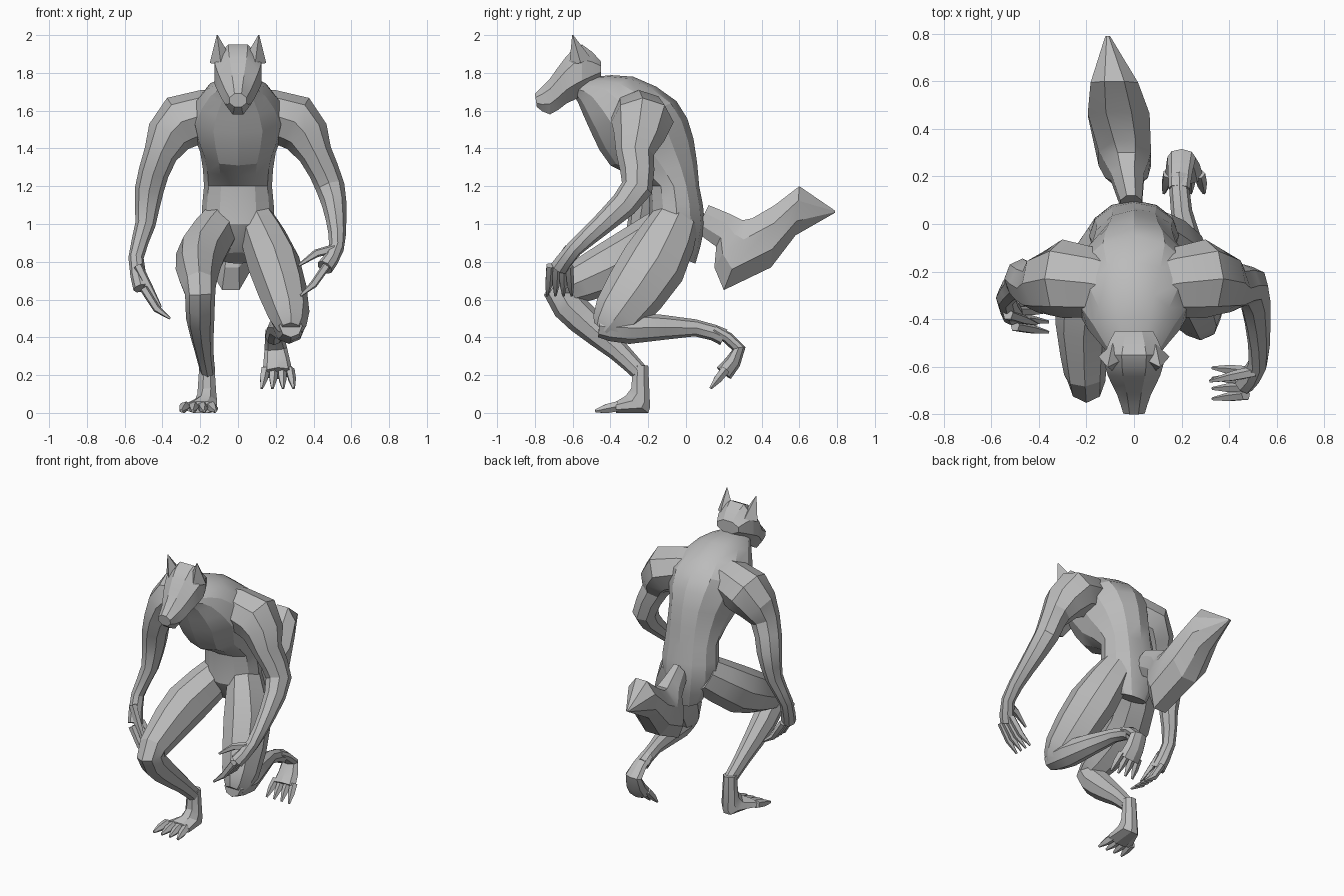
import bpy, bmesh, math
from mathutils import Vector

cube = bpy.data.objects.get("Cube")
if cube:
    bpy.data.objects.remove(cube, do_unlink=True)

grey = (.5, .5, .5, 1)
fur = bpy.data.materials.new("grey_fur")
fur.use_nodes = True
fur.diffuse_color = grey
fur.node_tree.nodes["Principled BSDF"].inputs["Base Color"].default_value = grey

ACROSS, ALONG = Vector((1, 0, 0)), Vector((0, 1, 0))


def skin(name, rings):
    """Bridge rings of points into a closed, capped mesh object."""
    bm = bmesh.new()
    loops = [[bm.verts.new(point) for point in ring] for ring in rings]
    count = len(loops[0])
    for near, far in zip(loops, loops[1:]):
        for i in range(count):
            j = (i + 1) % count
            bm.faces.new((near[i], near[j], far[j], far[i]))
    bm.faces.new(loops[0])
    bm.faces.new(loops[-1])
    bmesh.ops.recalc_face_normals(bm, faces=bm.faces)
    mesh = bpy.data.meshes.new(name)
    bm.to_mesh(mesh)
    bm.free()
    mesh.materials.append(fur)
    obj = bpy.data.objects.new(name, mesh)
    bpy.context.collection.objects.link(obj)
    bpy.ops.object.select_all(action="DESELECT")
    obj.select_set(True)
    bpy.context.view_layer.objects.active = obj
    bpy.ops.object.shade_smooth_by_angle(angle=math.radians(24))


def refine(rows):
    """Add a smoothly curved in-between row to each pair of rows."""
    padded = [rows[0], *rows, rows[-1]]
    result = []
    for before, start, end, after in zip(padded, rows, rows[1:], padded[3:]):
        result.append(start)
        result.append([(9 * (b + c) - a - d) / 16
                       for a, b, c, d in zip(before, start, end, after)])
    return result + [rows[-1]]


def oval(centre, side, up, sides, boxy=False):
    """One ring; a boxy ring is flat at the top and sides."""
    half = math.pi / sides if boxy else 0
    angles = [half + math.tau * i / sides for i in range(sides)]
    return [centre + (side * math.cos(a) + up * math.sin(a)) / math.cos(half)
            for a in angles]


def tube(name, rows, axis, flat=1, sides=8):
    """Limb through rows of x, y, z and radius."""
    path = [Vector(row[:3]) for row in rows]
    rings = []
    for i, row in enumerate(rows):
        heading = (path[min(i + 1, len(path) - 1)] - path[max(i - 1, 0)]).normalized()
        side = (axis - heading * axis.dot(heading)).normalized() * row[3]
        rings.append(oval(path[i], side, heading.cross(side) * flat, sides))
    skin(name, rings)


def body(name, rows, sides=8, boxy=False, offset=0, drift=0):
    """Symmetric mass through rows of lower y, z, upper y, z and half width."""
    rings = []
    for low_y, low_z, high_y, high_z, width in rows:
        x = offset + drift * (low_y + high_y) / 2
        low, high = Vector((x, low_y, low_z)), Vector((x, high_y, high_z))
        rings.append(oval((low + high) / 2, ACROSS * width, (high - low) / 2, sides, boxy))
    skin(name, rings)


def digit(name, root, reach, axis, radius, sag=0):
    """Tapering finger or toe that may sag on its way to the tip."""
    root, reach = Vector(root), Vector(reach)
    middle = root + reach / 2
    middle.z -= sag
    tube(name, [(*root, radius), (*middle, radius * .9), (*(root + reach), radius * .3)],
         axis, sides=5)


def digit_row(name, root, reach, axis, spread, radius, sag=0):
    """Four digits fanned out along an axis."""
    for i in range(4):
        shift = axis * spread * (i / 3 - .5)
        digit(f"{name}_{i + 1}", Vector(root) + shift, Vector(reach) + shift * .3,
              axis, radius, sag)


# Hunched torso from crotch to neck
body("torso", refine([
    (-.1, .85, .05, .79, .1),
    (-.2, 1, .1, 1, .19),
    (-.2, 1.2, .07, 1.2, .18),
    (-.4, 1.31, .04, 1.45, .2),
    (-.5, 1.48, -.05, 1.65, .26),
    (-.57, 1.64, -.28, 1.78, .17),
    (-.6, 1.69, -.48, 1.78, .1),
]), sides=12)

# Head with a long muzzle
body("head", refine([
    (-.45, 1.78, -.45, 1.86, .08),
    (-.55, 1.68, -.55, 1.95, .125),
    (-.63, 1.64, -.64, 1.88, .11),
    (-.72, 1.58, -.72, 1.77, .07),
    (-.79, 1.62, -.8, 1.69, .045),
]), boxy=True)

# Bushy tail that drops, then sweeps up to a point
body("tail", [
    (.05, .96, .12, 1.1, .045),
    (.16, .88, .24, 1.05, .07),
    (.15, .77, .3, 1.02, .09),
    (.2, .65, .35, 1.03, .11),
    (.45, .77, .47, 1.1, .13),
    (.58, .94, .6, 1.2, .1),
    (.79, 1.06, .79, 1.07, .01),
], boxy=True, drift=-.14)

# Ears and upper arms mirror each other; the forearms are posed apart
ear = [(.09, -.56, 1.86, .06), (.11, -.6, 2, .003)]
upper_arm = [(.05, -.27, 1.6, .12), (.3, -.23, 1.54, .165), (.41, -.27, 1.37, .1)]
forearms = {
    "left": [(.49, -.26, 1.19, .085), (.52, -.42, 1.02, .06),
             (.52, -.59, .87, .045), (.46, -.67, .77, .05)],
    "right": [(.47, -.23, 1.18, .085), (.49, -.25, 1, .06),
              (.54, -.31, .82, .045), (.51, -.38, .66, .05)],
}
for label, sign in (("left", 1), ("right", -1)):
    def mirror(rows):
        return [(sign * x, *rest) for x, *rest in rows]
    tube(label + "_ear", mirror(ear), ACROSS, sides=4)
    tube(label + "_arm", refine(mirror(upper_arm + forearms[label])), ALONG, flat=.9)

# Curled hands
digit_row("left_finger", (.47, -.67, .78), (-.14, 0, -.16), ALONG, .1, .023, sag=.02)
digit_row("right_finger", (-.5, -.38, .66), (.14, -.01, -.16), ALONG, .1, .023, sag=.03)
digit("left_thumb", (.51, -.62, .87), (-.19, -.04, -.09), ALONG, .025, sag=-.02)
digit("right_thumb", (-.53, -.38, .78), (.12, -.04, -.22), ALONG, .025, sag=.01)

# Left leg kneels, with the foot lifted behind
tube("left_thigh", refine([
    (.09, -.05, 1.03, .1), (.19, -.17, .79, .14),
    (.27, -.36, .52, .11), (.28, -.43, .43, .06)]), ACROSS, flat=1.25)
tube("left_shin", refine([
    (.28, -.46, .46, .06), (.27, -.3, .45, .085),
    (.2, .05, .45, .045), (.19, .2, .4, .045)]), ACROSS)
tube("left_foot", refine([
    (.19, .15, .44, .045), (.2, .28, .34, .06), (.21, .2, .21, .08)]),
    ACROSS, flat=.6)
digit_row("left_toe", (.21, .21, .23), (0, -.08, -.1), ACROSS, .13, .025)

# Right leg steps forward onto a planted foot
tube("right_leg", refine([
    (-.09, -.05, 1, .11), (-.2, -.28, .83, .13), (-.21, -.55, .7, .1),
    (-.2, -.66, .63, .08), (-.2, -.55, .5, .075),
    (-.18, -.36, .33, .05), (-.16, -.25, .22, .04)]), ACROSS, flat=1.15)
body("right_foot", [
    (-.2, .25, -.28, .25, .04),
    (-.19, .03, -.29, .13, .05),
    (-.2, 0, -.32, .09, .06),
    (-.37, 0, -.37, .06, .09),
], boxy=True, offset=-.1, drift=.27)
digit_row("right_toe", (-.21, -.36, .035), (0, -.12, -.025), ACROSS, .14, .028)
